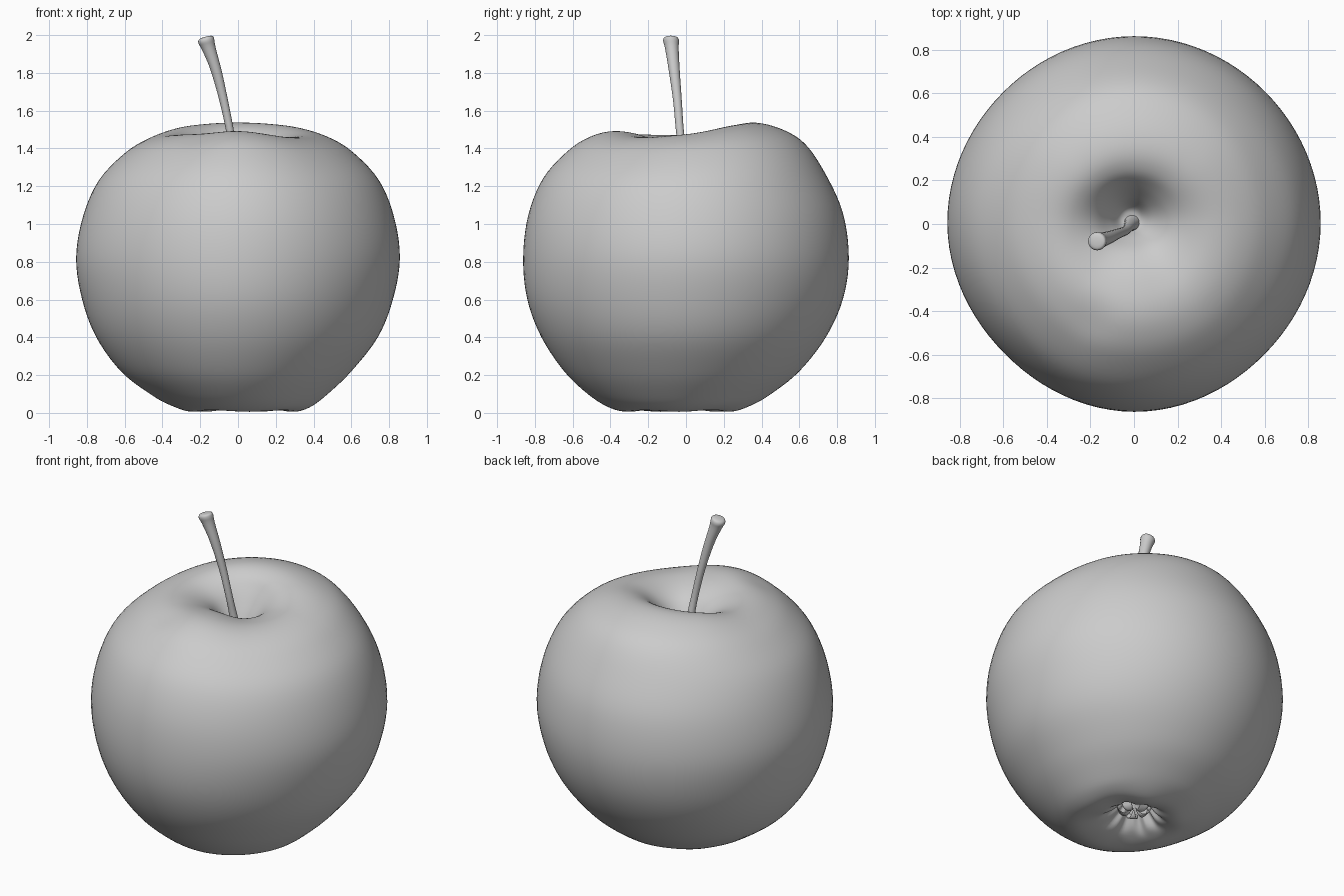
import bpy, bmesh, math
from mathutils import Vector

if "Cube" in bpy.data.objects:
    bpy.data.objects.remove(bpy.data.objects["Cube"])

TAU = 2 * math.pi


def spline(p0, p1, p2, p3, t):
    return 0.5 * (2 * p1 + (p2 - p0) * t + (2 * p0 - 5 * p1 + 4 * p2 - p3) * t * t
                  + (3 * p1 - p0 - 3 * p2 + p3) * t ** 3)


def around(vals, a):
    """Smooth periodic interpolation of values spaced evenly around the axis."""
    n = len(vals)
    f = (a / TAU) % 1 * n
    i = int(f)
    return spline(*(vals[(i + k) % n] for k in (-1, 0, 1, 2)), f - i)


def along(pts, steps):
    """Smooth open curve through the given vectors."""
    out = []
    for i in range(len(pts) - 1):
        q = [pts[min(max(i + k, 0), len(pts) - 1)] for k in (-1, 0, 1, 2)]
        out += [spline(*q, s / steps) for s in range(steps)]
    return out + [pts[-1]]


def loft(name, rings):
    """Skin closed rings of points and cap both ends."""
    bm = bmesh.new()
    vr = [[bm.verts.new(p) for p in ring] for ring in rings]
    n = len(rings[0])
    for a, b in zip(vr, vr[1:]):
        for j in range(n):
            bm.faces.new((a[j], a[(j + 1) % n], b[(j + 1) % n], b[j]))
    bm.faces.new(vr[0])
    bm.faces.new(vr[-1])
    bmesh.ops.recalc_face_normals(bm, faces=bm.faces)
    me = bpy.data.meshes.new(name)
    bm.to_mesh(me)
    bm.free()
    for p in me.polygons:
        p.use_smooth = True
    ob = bpy.data.objects.new(name, me)
    bpy.context.collection.objects.link(ob)
    return ob


# Flesh profile, stem cavity to calyx basin: z, radius toward +x, +y, -x, -y
PROFILE = [
    (1.235, .01, .01, .01, .01),
    (1.25, .05, .05, .05, .045),
    (1.33, .10, .10, .10, .085),
    (1.42, .17, .17, .17, .15),
    (1.48, .26, .24, .26, .25),
    (1.502, .37, .35, .36, .38),
    (1.475, .49, .49, .47, .50),
    (1.40, .61, .625, .595, .62),
    (1.25, .745, .735, .735, .755),
    (1.05, .825, .83, .82, .835),
    (.82, .857, .862, .857, .862),
    (.60, .82, .83, .825, .84),
    (.40, .74, .74, .75, .765),
    (.22, .60, .60, .62, .645),
    (.10, .475, .45, .465, .52),
    (.03, .38, .33, .34, .41),
    (.006, .29, .24, .25, .31),
    (.03, .18, .16, .16, .19),
    (.10, .10, .10, .10, .10),
    (.16, .05, .05, .05, .05),
    (.17, .01, .01, .01, .01),
]
# Height of the shoulder and fullness in eight directions from +x
SHOULDER = [1.475, 1.52, 1.537, 1.52, 1.475, 1.475, 1.492, 1.46]
FULL = [1, .995, 1, .992, 1, .978, 1, .985]

SEG = 96
columns = []
for j in range(SEG):
    a = TAU * j / SEG
    lift = (around(SHOULDER, a) - .85) / .652
    pts = []
    for z, *r in PROFILE:
        rad = around(r, a)
        if rad > .3:
            rad *= around(FULL, a)
        if z > .85:
            z = .85 + (z - .85) * (1 + (lift - 1) * min(1, rad / .3))
        pts.append(Vector((rad, 0, z)))
    col = []
    for p in along(pts, 5):
        r, z = p.x, p.z
        if z < .2 and r < .4:        # five soft lobes and creases in the basin
            w = math.sin(math.pi * r / .4)
            z += .006 * w * (1 - math.cos(5 * a + .6))
            if r < .2:
                r *= 1 + .10 * math.sin(math.pi * r / .2) * math.cos(10 * a)
        x, y = r * math.cos(a), r * math.sin(a)
        if z > 1.2 and r < .3:       # cavity leans to the back left
            k = (1 - r / .3) ** 1.0
            x -= .02 * k
            y += .03 * k
        # faint bruise on the front left shoulder
        if z > 1:
            z -= .012 * math.exp(-((x + .2) ** 2 + (y + .45) ** 2) / .012)
        col.append(Vector((x, y, max(z, 0))))
    columns.append(col)
loft("apple_flesh", [list(ring) for ring in zip(*columns)])

# Stem: x, y, z, radius, leaning left and widening to a slanted knob
STEM = [(-.005, .01, 1.20, .045), (-.012, .0, 1.26, .032), (-.025, -.015, 1.37, .023),
        (-.042, -.032, 1.49, .021), (-.075, -.045, 1.65, .023), (-.115, -.062, 1.81, .029),
        (-.155, -.075, 1.93, .036), (-.168, -.079, 1.968, .042),
        (-.170, -.080, 1.986, .036), (-.169, -.080, 1.992, .018)]
rings = []
for p in along([Vector(s) for s in STEM], 4):
    x, y, z, r = p
    tilt = .25 * max(0, min(1, (z - 1.85) / .1))
    rings.append([(x + r * math.cos(TAU * k / 20), y + r * math.sin(TAU * k / 20),
                   min(2, z + tilt * r * math.cos(TAU * k / 20))) for k in range(20)])
loft("stem", rings)

# Dried sepals folded over the calyx: distance from axis, z, half width
SEPAL = [(.10, .125, .035), (.085, .085, .032), (.055, .065, .022), (.03, .075, .012), (.015, .095, .003)]
for i in range(5):
    a = TAU * (i + .3) / 5
    out, side = Vector((math.cos(a), math.sin(a), 0)), Vector((-math.sin(a), math.cos(a), 0))
    rings = []
    for p in along([Vector(s) for s in SEPAL], 3):
        c = out * p.x + Vector((0, 0, p.y))
        rings.append([c + side * p.z * math.cos(TAU * k / 10)
                      + (out * .5 + Vector((0, 0, .8))) * (.2 * p.z + .002) * math.sin(TAU * k / 10)
                      for k in range(10)])
    loft(f"sepal_{i + 1}", rings)
